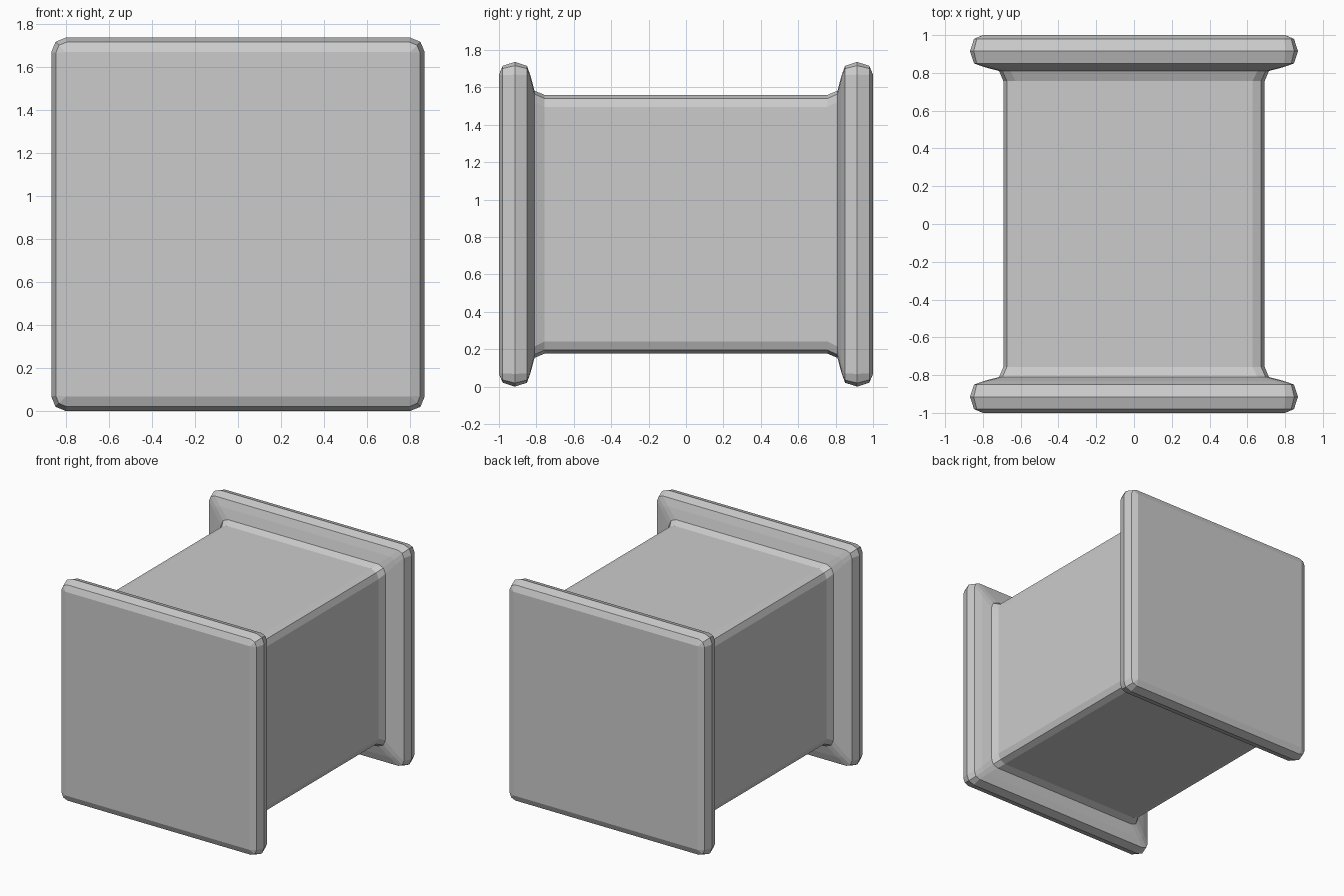
import bpy, bmesh

if "Cube" in bpy.data.objects:
    bpy.data.objects.remove(bpy.data.objects["Cube"])

HALF = 0.868  # half height of the flanges, also the centre height


def square_ring(bm, y, h, c):
    """Square cross-section with two-segment bevelled corners."""
    verts = []
    for k, (sx, sz) in enumerate([(1, 1), (-1, 1), (-1, -1), (1, -1)]):
        corner = [(h, h - c), (h - 0.29 * c, h - 0.29 * c), (h - c, h)]
        if k % 2:
            corner.reverse()
        verts += [bm.verts.new((sx * x, y, HALF + sz * z)) for x, z in corner]
    return verts


# half profile from the middle outward: y, half width, corner bevel
profile = [
    (0.757, 0.692, 0.065),   # spool body
    (0.810, 0.714, 0.060),   # fillet into the flange
    (0.830, 0.790, 0.050),   # inner face of the flange
    (0.850, 0.847, 0.050),   # rounded rim
    (0.915, HALF, 0.068),
    (0.980, 0.847, 0.050),
    (1.000, 0.800, 0.000),   # outer face
]
rings = [(-y, h, c) for y, h, c in reversed(profile)] + profile

# loft the spool from end to end
bm = bmesh.new()
loops = [square_ring(bm, *r) for r in rings]
for a, b in zip(loops, loops[1:]):
    for i in range(len(a)):
        j = (i + 1) % len(a)
        bm.faces.new((a[i], a[j], b[j], b[i]))
bm.faces.new(loops[0])
bm.faces.new(loops[-1])
bmesh.ops.remove_doubles(bm, verts=bm.verts, dist=0.0005)
bmesh.ops.recalc_face_normals(bm, faces=bm.faces)

mesh = bpy.data.meshes.new("square_spool")
bm.to_mesh(mesh)
bm.free()
spool = bpy.data.objects.new("square_spool", mesh)
bpy.context.collection.objects.link(spool)
